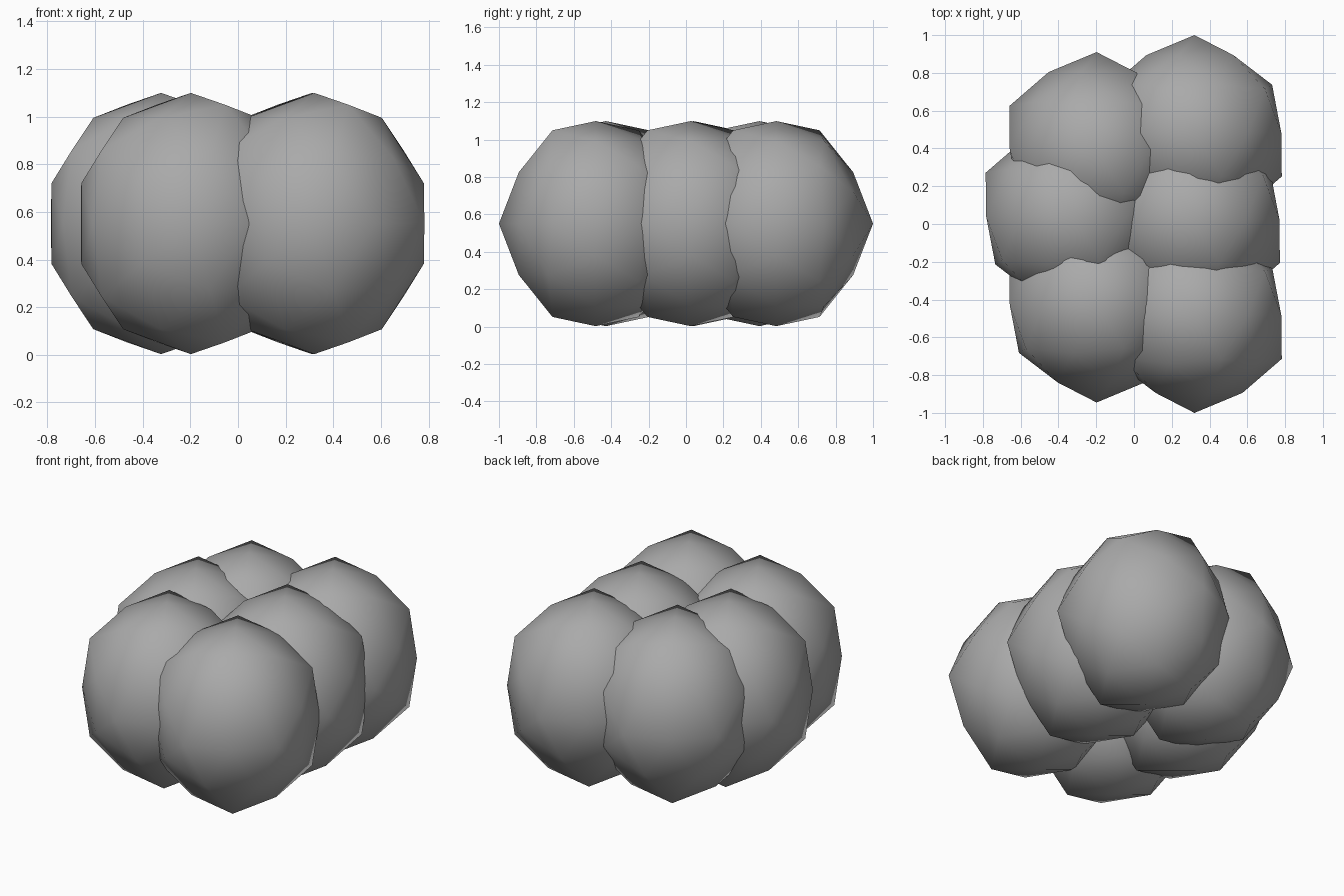
import bpy, bmesh
from math import radians
from mathutils import Matrix, Vector

cube = bpy.data.objects.get("Cube")
if cube:
    bpy.data.objects.remove(cube, do_unlink=True)

# Single matte grey
grey = bpy.data.materials.new("matte_grey")
grey.use_nodes = True
colour = (0.4, 0.4, 0.4, 1)
grey.diffuse_color = colour
grey.node_tree.nodes["Principled BSDF"].inputs["Base Color"].default_value = colour

RADIUS = 0.517      # reach of the twelve corner points
EDGE_PULL = 0.935   # points between corners sit slightly lower
TALL = 1.134        # vertical stretch


def make_lobe(name, x, y):
    """Slightly tall, low-poly ball with its poles along y."""
    bm = bmesh.new()
    bmesh.ops.create_icosphere(bm, subdivisions=2, radius=RADIUS)
    for v in bm.verts:
        if len(v.link_edges) == 6:
            v.co *= EDGE_PULL
    turn = Matrix.Rotation(radians(90), 4, "X")
    stretch = Matrix.Diagonal((1, 1, TALL, 1))
    bmesh.ops.transform(bm, matrix=stretch @ turn, verts=bm.verts)
    for f in bm.faces:
        f.smooth = True
    mesh = bpy.data.meshes.new(name)
    bm.to_mesh(mesh)
    bm.free()
    mesh.materials.append(grey)
    obj = bpy.data.objects.new(name, mesh)
    obj.location = Vector((x, y, 0.551))
    bpy.context.collection.objects.link(obj)


# Cluster of six overlapping lobes, two columns of three
lobes = {
    "front_left_lobe": (0.32, -0.483),
    "front_right_lobe": (-0.198, -0.428),
    "middle_left_lobe": (0.31, 0.025),
    "middle_right_lobe": (-0.323, 0.04),
    "back_left_lobe": (0.32, 0.483),
    "back_right_lobe": (-0.198, 0.393),
}
for name, (x, y) in lobes.items():
    make_lobe(name, x, y)
